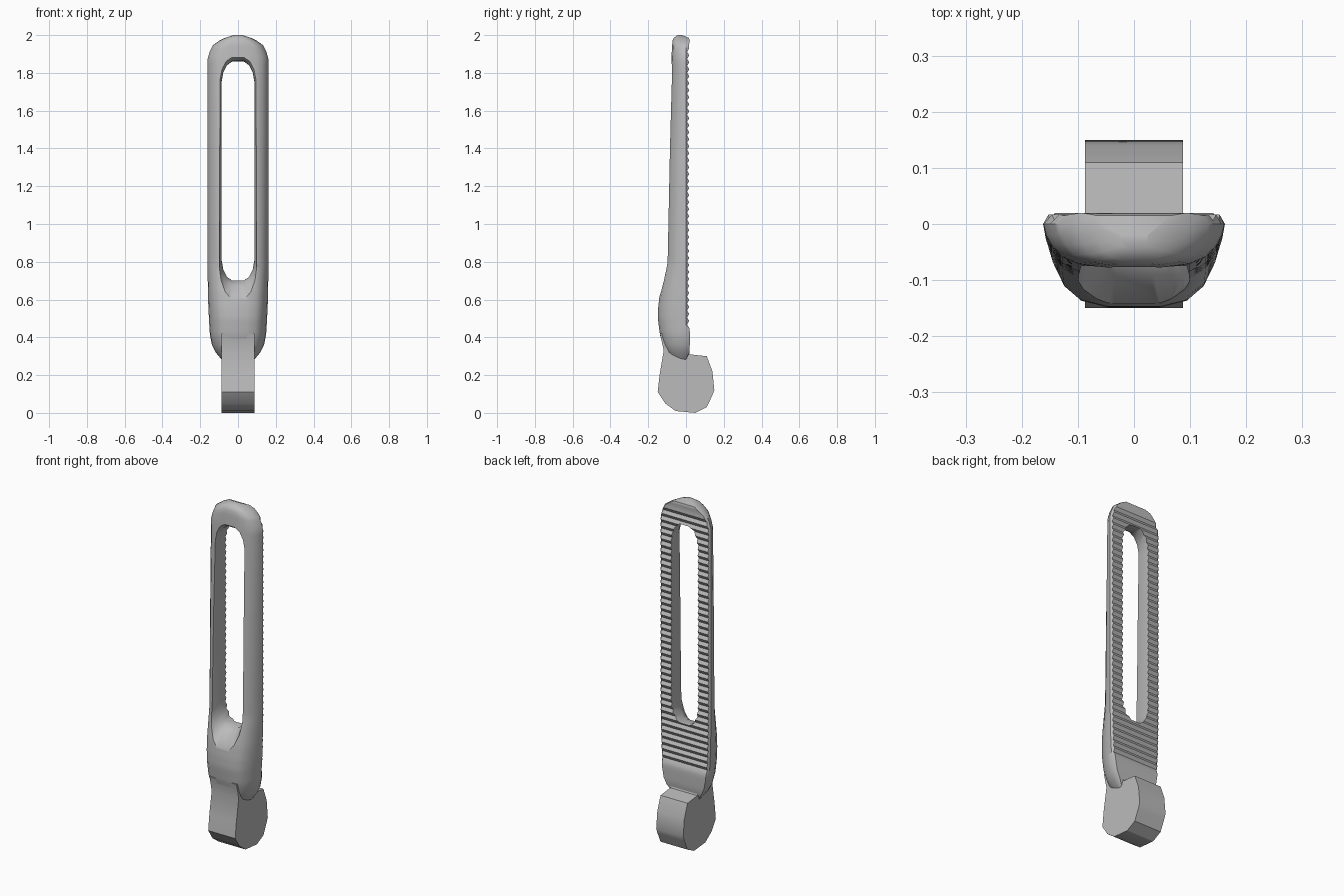
import bpy, bmesh, math

cube = bpy.data.objects.get("Cube")
if cube:
    bpy.data.objects.remove(cube, do_unlink=True)

grey = bpy.data.materials.new("plain_grey")
grey.use_nodes = True
grey.diffuse_color = (0.5, 0.5, 0.5, 1)
grey.node_tree.nodes["Principled BSDF"].inputs["Base Color"].default_value = (0.5, 0.5, 0.5, 1)


def loft(name, rings):
    """Closed solid skinned through rings of equal point count."""
    bm = bmesh.new()
    loops = [[bm.verts.new(p) for p in ring] for ring in rings]
    for a, b in zip(loops, loops[1:]):
        for i in range(len(a)):
            j = (i + 1) % len(a)
            bm.faces.new((a[i], a[j], b[j], b[i]))
    bm.faces.new(loops[0][::-1])
    bm.faces.new(loops[-1])
    bmesh.ops.recalc_face_normals(bm, faces=bm.faces)
    mesh = bpy.data.meshes.new(name)
    bm.to_mesh(mesh)
    bm.free()
    mesh.materials.append(grey)
    obj = bpy.data.objects.new(name, mesh)
    bpy.context.collection.objects.link(obj)
    return obj


def smooth(obj, angle):
    bpy.ops.object.select_all(action='DESELECT')
    obj.select_set(True)
    bpy.context.view_layer.objects.active = obj
    bpy.ops.object.shade_smooth_by_angle(angle=math.radians(angle))


def section(z, w, front, back):
    """D-shaped section: flat back, domed front."""
    side = min(back, 0.0)
    half = [(0.94, back), (1, side)]
    half += [(fx, side + (front - side) * t)
             for fx, t in ((0.97, 0.25), (0.91, 0.48), (0.79, 0.74), (0.61, 0.9), (0.3, 0.98))]
    right = [(x * w, y, z) for x, y in half]
    return right + [(-x, y, z) for x, y, z in reversed(right)]


# Body outline: height, half width, front depth, back
stations = [(0.28, 0.085, -0.075, 0.0), (0.32, 0.118, -0.112, 0.018),
            (0.36, 0.138, -0.125, 0.02), (0.41, 0.148, -0.14, 0.02),
            (0.43, 0.15, -0.143, 0.02), (0.5, 0.154, -0.152, 0),
            (0.56, 0.157, -0.15, 0), (0.63, 0.159, -0.142, 0),
            (0.8, 0.162, -0.108, 0), (1.4, 0.162, -0.094, 0),
            (1.87, 0.162, -0.079, 0), (1.91, 0.151, -0.077, 0),
            (1.945, 0.134, -0.075, 0.015), (1.97, 0.1, -0.073, 0.02),
            (1.985, 0.07, -0.066, 0.015), (2.0, 0.025, -0.045, -0.02)]


def sample(z):
    for a, b in zip(stations, stations[1:]):
        if a[0] <= z <= b[0]:
            t = (z - a[0]) / (b[0] - a[0])
            return [p + (q - p) * t for p, q in zip(a, b)]


# Ridged back: the back edge zigzags between the plain ends
low, high, teeth = 0.45, 1.93, 40
rings = [section(*s) for s in stations if s[0] < low]
for i in range(teeth * 2 + 1):
    z, w, front, _ = sample(low + (high - low) * i / (teeth * 2))
    rings.append(section(z, w, front, 0.006 if i % 2 else 0.017))
rings += [section(*s) for s in stations if s[0] > high]
body = loft("slotted_body", rings)


# Long slot with a flared, scooped front
def slot_ring(y, w, bottom, top):
    quarter = [(1, 0.11), (0.9, 0.06), (0.67, 0.02), (0.35, 0)]
    ring = [(w * x, y, bottom + h) for x, h in reversed(quarter)]
    ring += [(w * x, y, top - h) for x, h in quarter]
    return ring + [(-x, y, z) for x, y, z in reversed(ring)]


cutter = loft("slot_cutter", [slot_ring(0.06, 0.086, 0.70, 1.86),
                              slot_ring(-0.05, 0.088, 0.70, 1.862),
                              slot_ring(-0.09, 0.098, 0.675, 1.89),
                              slot_ring(-0.18, 0.104, 0.56, 1.90)])
cut = body.modifiers.new("slot", 'BOOLEAN')
cut.operation = 'DIFFERENCE'
cut.solver = 'EXACT'
cut.object = cutter
bpy.context.view_layer.objects.active = body
bpy.ops.object.modifier_apply(modifier=cut.name)
bpy.data.objects.remove(cutter, do_unlink=True)
smooth(body, 35)

# Rounded pivot hub, front flush with the body
hub = [(-0.138, 0.42), (-0.118, 0.33), (-0.14, 0.2), (-0.15, 0.11), (-0.11, 0.05),
       (-0.055, 0.01), (0.05, 0.0), (0.11, 0.03), (0.138, 0.09), (0.15, 0.12),
       (0.14, 0.22), (0.11, 0.30), (0.02, 0.31), (-0.02, 0.42)]
smooth(loft("pivot_hub", [[(x, y, z) for y, z in hub] for x in (-0.087, 0.087)]), 32)
